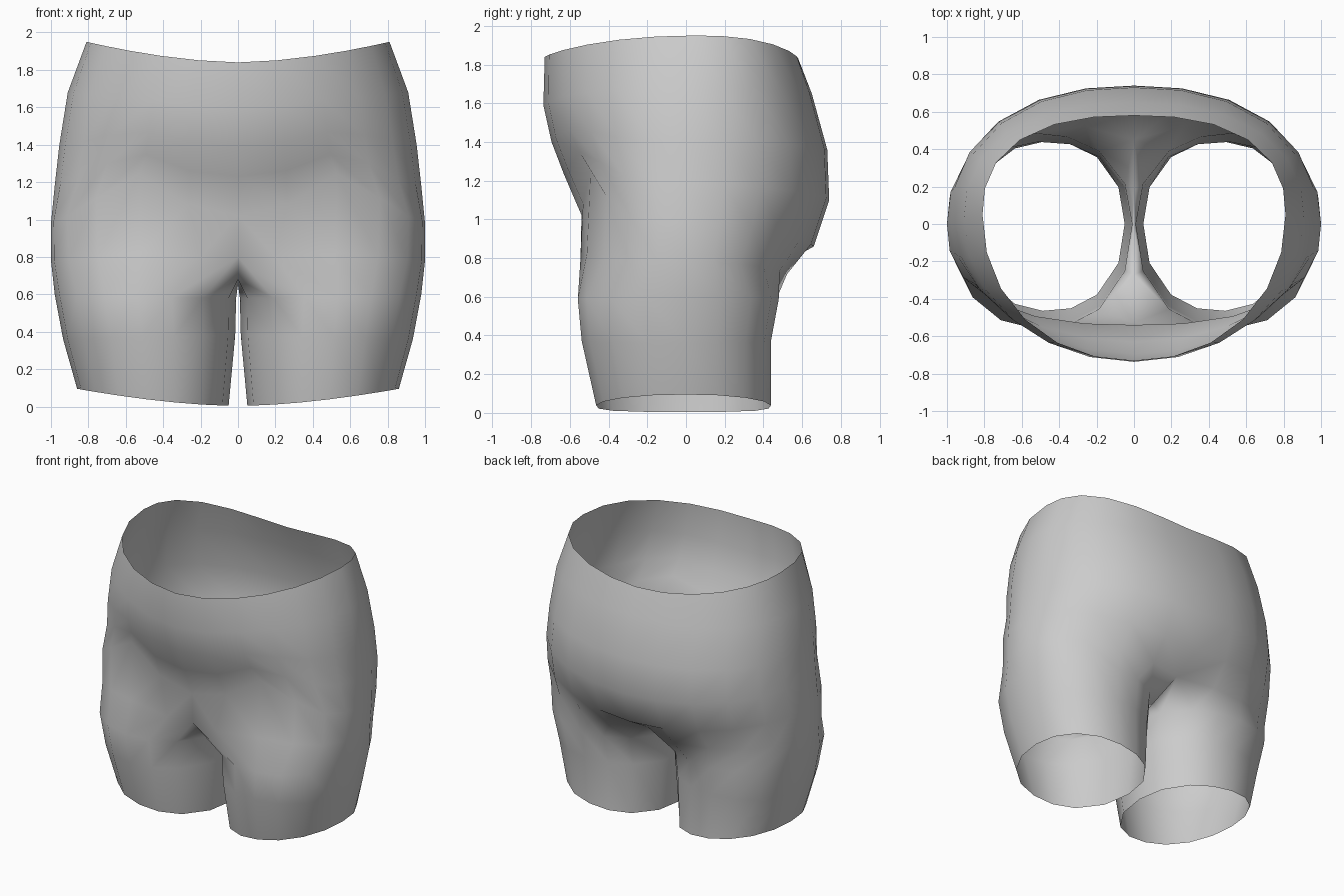
import bpy, bmesh
from math import sin, cos, exp, radians

if "Cube" in bpy.data.objects:
    bpy.data.objects.remove(bpy.data.objects["Cube"])

COLS = 12  # segments over half the torso, front centre to back centre


def superpoint(angle, a, front, back, nf, nb):
    # point on a rounded section, front and back depths set separately
    c, s = cos(angle), sin(angle)
    n, b = (nf, front) if s < 0 else (nb, back)
    r = 1 / (abs(c) ** n + abs(s) ** n) ** (1 / n)
    return a * c * r, b * s * r


# torso sections: z at front, side, back; half width, centre y, front, back,
# front and back roundness, lift over the thigh crest
torso = [
    (1.84, 1.95, 1.83, 0.81, 0.05, 0.78, 0.53, 2.1, 2.45, 0),
    (1.59, 1.68, 1.65, 0.91, 0.02, 0.757, 0.63, 2.0, 2.35, 0.02),
    (1.40, 1.40, 1.36, 0.955, 0.0, 0.695, 0.73, 2.0, 2.3, 0.07),
    (1.23, 1.18, 1.10, 0.98, 0.0, 0.63, 0.74, 2.05, 2.3, 0.14),
    (1.02, 0.98, 0.86, 1.0, 0.0, 0.54, 0.66, 2.5, 2.3, 0.24),
    (0.80, 0.78, 0.71, 1.0, 0.0, 0.565, 0.53, 2.4, 2.5, 0.03),
]
# leg sections: z inside, z outside, x inside, x outside, front, back
legs = [
    (0.58, 0.60, 0.01, 0.98, 0.56, 0.48),
    (0.38, 0.36, 0.015, 0.935, 0.54, 0.44),
    (0.005, 0.095, 0.05, 0.86, 0.465, 0.44),
]
crotch = [(0.18, 0.67), (-0.03, 0.65), (-0.27, 0.68)]

bm = bmesh.new()
rings = []
for zf, zs, zb, a, yc, f, b, nf, nb, lift in torso:
    ring = []
    for i in range(COLS + 1):
        t = radians(-90 + 180 * i / COLS)
        x, y = superpoint(t, a, f, b, nf, nb)
        x = 0 if i in (0, COLS) else x
        k = (x / a) ** 1.7
        z = (zf if y < 0 else zb) * (1 - k) + zs * k
        if y < 0:
            z += lift * exp(-((x - 0.55) / 0.25) ** 2)
        ring.append(bm.verts.new((x, y + yc, z)))
    rings.append(ring)

# flat panel between the thighs, dip below the seat
rings[5][0].co.y = -0.53
rings[5][1].co = (0.20, -0.545, 0.80)
rings[5][COLS].co.y = 0.45
rings[5][COLS].co.z = 0.74

for r0, r1 in zip(rings, rings[1:]):
    for i in range(COLS):
        bm.faces.new((r0[i], r1[i], r1[i + 1], r0[i + 1]))

# leg tube hangs from the torso edge plus the crotch line
prev = rings[-1] + [bm.verts.new((0, y, z)) for y, z in crotch]
for zi, zo, xi, xo, f, b in legs:
    angles = [-128 + 256 * i / COLS for i in range(COLS + 1)] + [154, 180, 206]
    cur = []
    for ang in angles:
        x, y = superpoint(radians(ang), (xo - xi) / 2, f, b, 2.2, 2.2)
        x += (xi + xo) / 2
        k = max(0, (x - xi) / (xo - xi)) ** 1.6
        cur.append(bm.verts.new((x, y, zi + (zo - zi) * k)))
    m = len(cur)
    for i in range(m):
        j = (i + 1) % m
        bm.faces.new((prev[i], cur[i], cur[j], prev[j]))
    prev = cur

mesh = bpy.data.meshes.new("shorts")
bm.to_mesh(mesh)
bm.free()
shorts = bpy.data.objects.new("shorts", mesh)
bpy.context.collection.objects.link(shorts)
mesh.shade_smooth()

# other half
mirror = shorts.modifiers.new("other_half", 'MIRROR')
mirror.use_clip = True
mirror.merge_threshold = 0.002
